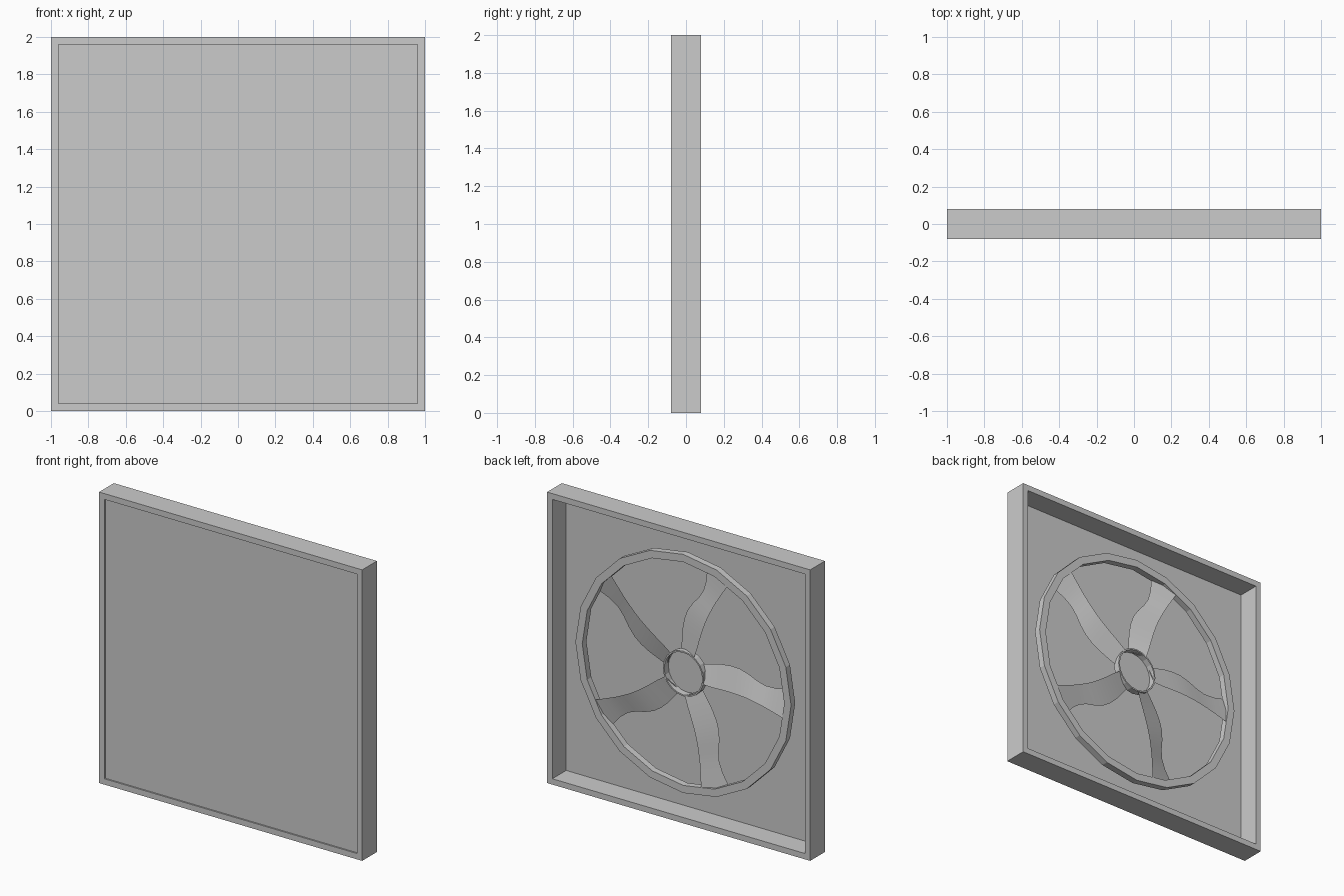
import bpy, bmesh
from math import sin, cos, pi, radians

if "Cube" in bpy.data.objects:
    bpy.data.objects.remove(bpy.data.objects["Cube"])

CZ = 1.0  # height of the fan axis


def make_object(name, verts, faces):
    mesh = bpy.data.meshes.new(name)
    mesh.from_pydata(verts, [], faces)
    bm = bmesh.new()
    bm.from_mesh(mesh)
    bmesh.ops.recalc_face_normals(bm, faces=bm.faces)
    bm.to_mesh(mesh)
    bm.free()
    obj = bpy.data.objects.new(name, mesh)
    bpy.context.collection.objects.link(obj)
    return obj


def loop(n, radius, y, start=0.0):
    return [(radius * cos(start + 2 * pi * i / n), y,
             CZ + radius * sin(start + 2 * pi * i / n)) for i in range(n)]


def tube(name, n, outer, inner, y0, y1, start=0.0, floor=False):
    """Closed band with a rectangular section; optional disc closing its front end."""
    verts = (loop(n, outer, y0, start) + loop(n, outer, y1, start)
             + loop(n, inner, y1, start) + loop(n, inner, y0, start))
    faces = []
    for k in range(4):
        for i in range(n):
            j = (i + 1) % n
            a, b = k * n, ((k + 1) % 4) * n
            faces.append((a + i, a + j, b + j, b + i))
    obj = make_object(name, verts, faces)
    if floor:
        make_object(name + "_disc", loop(n, inner, y0, start), [tuple(range(n))])
    return obj


# Square frame: a four-sided tube
r2 = 2 ** 0.5
tube("frame", 4, 1.0 * r2, 0.96 * r2, -0.08, 0.08, pi / 4)

# Panel just behind the front edge
make_object("front_panel", loop(4, 0.96 * r2, -0.07, pi / 4), [(0, 1, 2, 3)])

# Fan ring and recessed hub
tube("fan_ring", 20, 0.82, 0.768, -0.015, 0.03)
tube("fan_hub", 20, 0.155, 0.145, -0.015, 0.03, floor=True)

# Blade edges: radius, angle of trailing edge, angle of leading edge (seen from behind)
PROFILE = [(0.15, 106, 58), (0.22, 100, 62), (0.29, 96.5, 65), (0.36, 93, 66.5),
           (0.42, 89.5, 67), (0.48, 85, 67), (0.54, 80.5, 66.5), (0.60, 78, 66),
           (0.68, 77.5, 65), (0.775, 78.5, 64)]


def blade(index):
    turn = 72 * index
    verts, faces = [], []
    for r, a, b in PROFILE:
        for angle, y in ((a, -0.01), (b, 0.028)):
            t = radians(angle + turn)
            verts.append((-r * cos(t), y, CZ + r * sin(t)))
    for i in range(len(PROFILE) - 1):
        k = 2 * i
        faces.append((k, k + 1, k + 3, k + 2))
    obj = make_object(f"fan_blade_{index + 1}", verts, faces)
    for p in obj.data.polygons:
        p.use_smooth = True


for i in range(5):
    blade(i)
